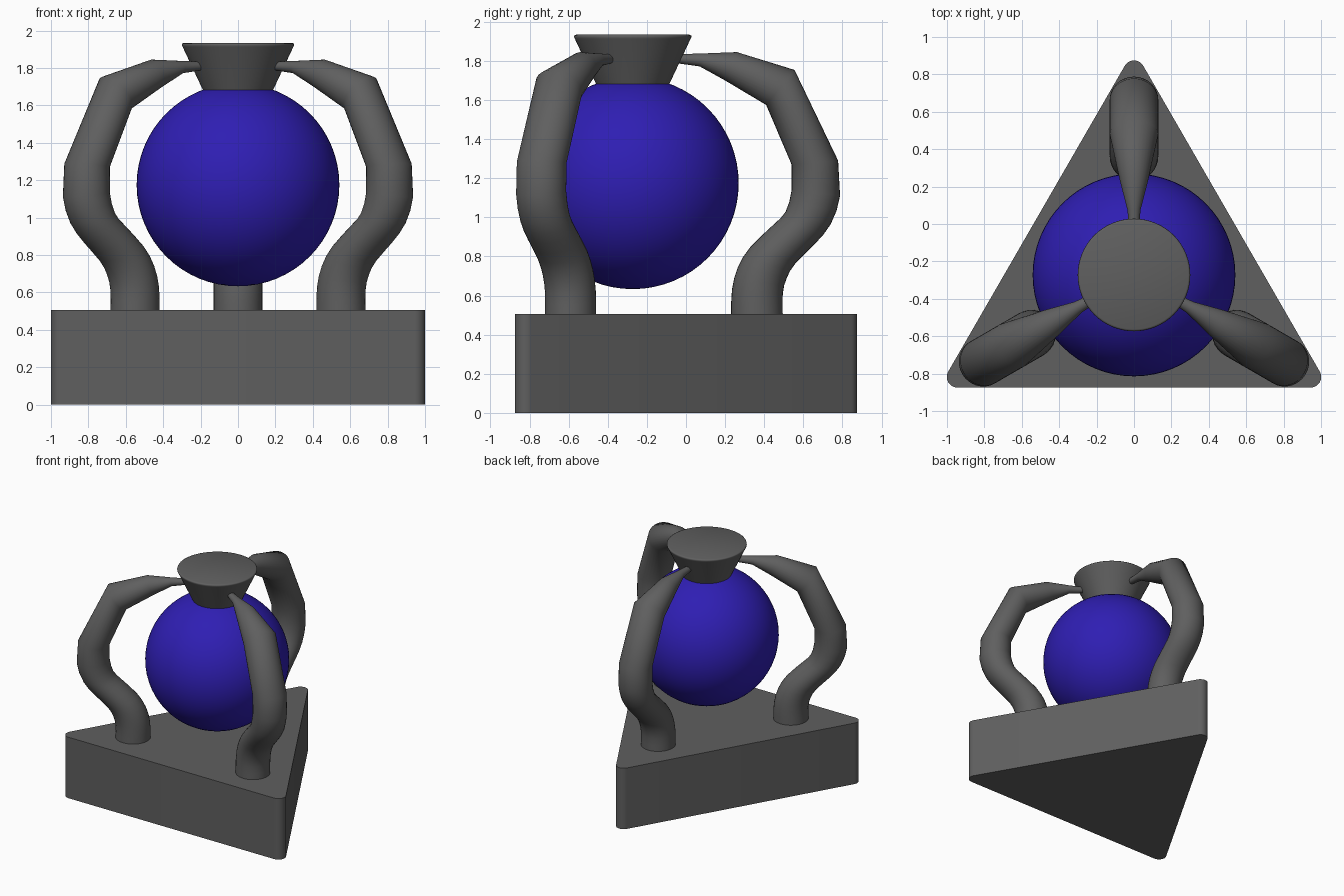
import bpy, bmesh, math
from mathutils import Vector, Matrix

if "Cube" in bpy.data.objects:
    bpy.data.objects.remove(bpy.data.objects["Cube"])

CY = -0.2725                      # common axis of base, globe, cap and arms
AXIS = Matrix.Translation((0, CY, 0))


def material(name, color):
    mat = bpy.data.materials.new(name)
    mat.diffuse_color = (*color, 1)
    mat.use_nodes = True
    mat.node_tree.nodes["Principled BSDF"].inputs["Base Color"].default_value = mat.diffuse_color
    return mat


DARK = material("dark_grey", (0.115, 0.115, 0.115))
BLUE = material("blue", (0.028, 0.013, 0.45))


def finish(name, bm, mat, angle=40):
    bmesh.ops.recalc_face_normals(bm, faces=bm.faces)
    me = bpy.data.meshes.new(name)
    bm.to_mesh(me)
    bm.free()
    me.materials.append(mat)
    ob = bpy.data.objects.new(name, me)
    bpy.context.collection.objects.link(ob)
    bpy.ops.object.select_all(action='DESELECT')
    ob.select_set(True)
    bpy.context.view_layer.objects.active = ob
    bpy.ops.object.shade_smooth_by_angle(angle=math.radians(angle))
    return ob


def loft(name, rings, matrix, angle=40):
    """Skin a list of closed point rings and close both ends."""
    bm = bmesh.new()
    loops = [[bm.verts.new(matrix @ Vector(p)) for p in ring] for ring in rings]
    n = len(loops[0])
    for a, b in zip(loops, loops[1:]):
        for i in range(n):
            j = (i + 1) % n
            bm.faces.new((a[i], a[j], b[j], b[i]))
    bm.faces.new(loops[0][::-1])
    bm.faces.new(loops[-1])
    return finish(name, bm, DARK, angle)


def circle(r, z, n=64):
    return [(r * math.cos(2 * math.pi * i / n), r * math.sin(2 * math.pi * i / n), z)
            for i in range(n)]


# triangular base with rounded corners
FILLET, CORNER, STEPS = 0.057, 1.09, 10


def triangle(z):
    pts = []
    for k in range(3):
        a = math.radians(90 + 120 * k)
        for s in range(STEPS + 1):
            t = a + math.radians(-60 + 120 * s / STEPS)
            pts.append((CORNER * math.cos(a) + FILLET * math.cos(t),
                        CORNER * math.sin(a) + FILLET * math.sin(t), z))
    return pts


loft("base", [triangle(0), triangle(0.506)], AXIS)

# blue globe
bm = bmesh.new()
bmesh.ops.create_uvsphere(bm, u_segments=64, v_segments=32, radius=0.542,
                          matrix=Matrix.Translation((0, CY, 1.175)))
finish("globe", bm, BLUE)

# flared cap with softened rim
loft("cap", [circle(r, z) for r, z in
             [(0.177, 1.66), (0.296, 1.913), (0.301, 1.923), (0.299, 1.930), (0.290, 1.934)]],
     AXIS, 60)

# arms: each ring is inner (y, z), outer (y, z) and half width
ARM = [(.23, .45, .495, .45, .13), (.23, .50, .495, .50, .13), (.235, .63, .495, .61, .13),
       (.265, .745, .515, .69, .13), (.33, .85, .56, .765, .13), (.45, .965, .66, .865, .13),
       (.51, 1.03, .74, .965, .13), (.54, 1.14, .788, 1.11, .13), (.54, 1.27, .778, 1.29, .13),
       (.41, 1.575, .555, 1.754, .13), (.20, 1.70, .26, 1.845, .075),
       (.07, 1.772, .08, 1.838, .035), (-.06, 1.79, -.06, 1.834, .023)]


def smooth_rows(rows, first, last):
    """Catmull-Rom midpoint between consecutive rows in the lower curve."""
    out = []
    for i, row in enumerate(rows):
        out.append(row)
        if first <= i < last:
            a, b, c = rows[i - 1], rows[i + 1], rows[i + 2]
            out.append(tuple((9 * (p + q) - o - r) / 16 for o, p, q, r in zip(a, row, b, c)))
    return out


def arm_ring(y0, z0, y1, z1, w, n=32):
    a, b = Vector((0, y0 - CY, z0)), Vector((0, y1 - CY, z1))
    mid, half = (a + b) / 2, (b - a) / 2
    return [mid + half * math.cos(t) + Vector((w * math.sin(t), 0, 0))
            for t in (2 * math.pi * i / n for i in range(n))]


arm_rings = [arm_ring(*r) for r in smooth_rows(ARM, 1, 7)]
for k, name in enumerate(("back_arm", "left_arm", "right_arm")):
    loft(name, arm_rings, AXIS @ Matrix.Rotation(math.radians(120 * k), 4, 'Z'), 55)
